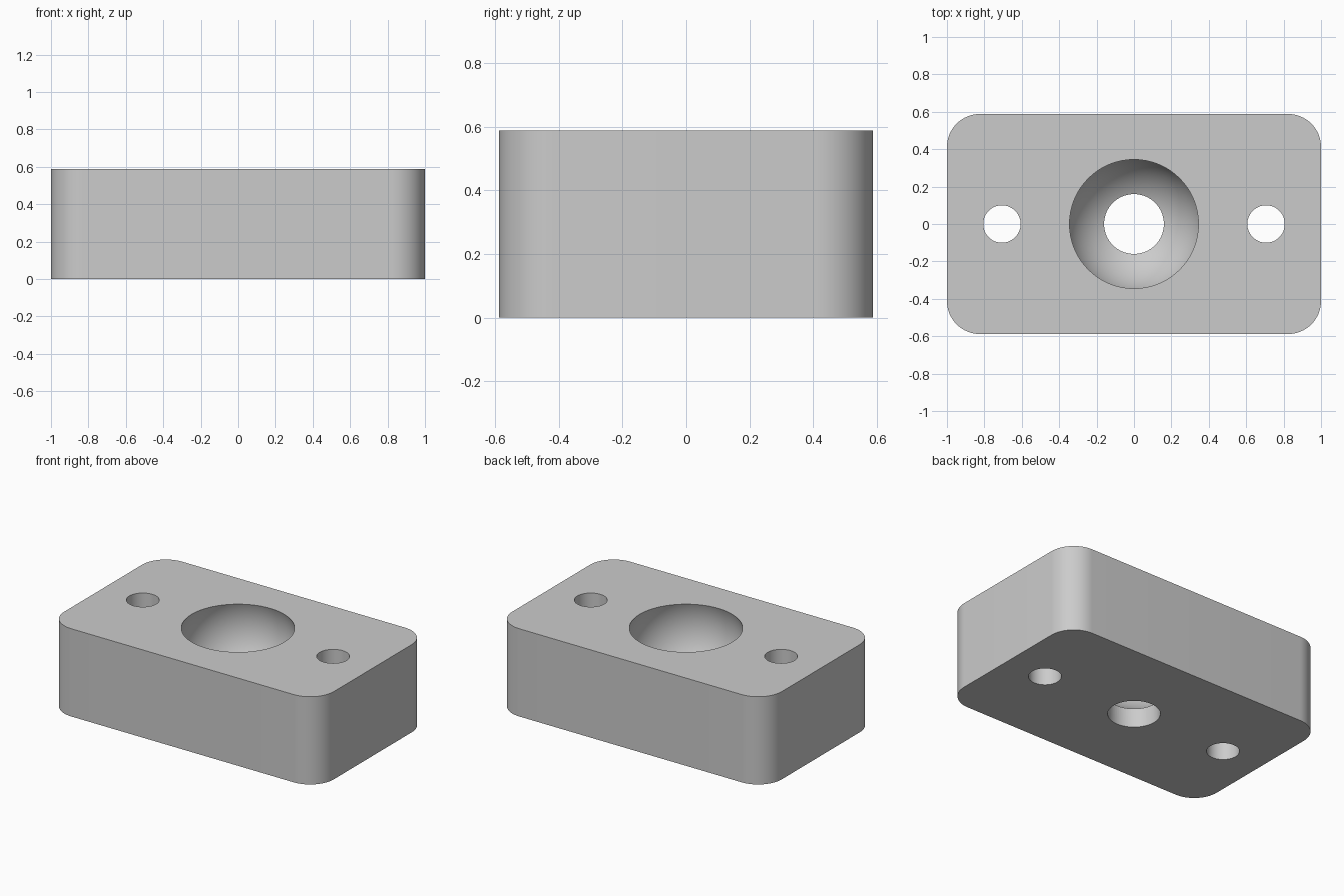
import bpy

cube = bpy.data.objects.get("Cube")
if cube:
    bpy.data.objects.remove(cube, do_unlink=True)

LENGTH, DEPTH, HEIGHT = 2.0, 1.176, 0.588
CORNER = 0.176
SCREW_X, SCREW_R = 0.706, 0.1
SOCKET_R, SOCKET_Z = 0.368, 0.46
DRAIN_R = 0.16

# Light grey material
grey = bpy.data.materials.new("light grey")
grey.use_nodes = True
grey.diffuse_color = (0.6, 0.6, 0.6, 1)
grey.node_tree.nodes["Principled BSDF"].inputs["Base Color"].default_value = (0.6, 0.6, 0.6, 1)


def apply(obj, name):
    bpy.ops.object.select_all(action="DESELECT")
    obj.select_set(True)
    bpy.context.view_layer.objects.active = obj
    bpy.ops.object.modifier_apply(modifier=name)


def cut(obj, cutter):
    cutter.hide_render = True
    mod = obj.modifiers.new("cut", "BOOLEAN")
    mod.operation = "DIFFERENCE"
    mod.solver = "EXACT"
    mod.object = cutter
    apply(obj, "cut")
    bpy.data.objects.remove(cutter, do_unlink=True)


def drill(x, radius):
    bpy.ops.mesh.primitive_cylinder_add(vertices=64, radius=radius, depth=2,
                                        location=(x, 0, HEIGHT / 2))
    return bpy.context.object


# Block with rounded upright corners
bpy.ops.mesh.primitive_cube_add(size=1, location=(0, 0, HEIGHT / 2))
block = bpy.context.object
block.name = "socket_block"
block.scale = (LENGTH, DEPTH, HEIGHT)
bpy.ops.object.transform_apply(location=True, scale=True)
block.data.materials.append(grey)

weights = block.data.attributes.new("bevel_weight_edge", "FLOAT", "EDGE")
for edge in block.data.edges:
    a, b = (block.data.vertices[i].co for i in edge.vertices)
    weights.data[edge.index].value = float(abs(a.z - b.z) > HEIGHT / 2)
bevel = block.modifiers.new("corners", "BEVEL")
bevel.limit_method = "WEIGHT"
bevel.width = CORNER
bevel.segments = 16
apply(block, "corners")

# Ball socket, drain hole and the two screw holes
bpy.ops.mesh.primitive_uv_sphere_add(segments=64, ring_count=48, radius=SOCKET_R,
                                     location=(0, 0, SOCKET_Z))
cut(block, bpy.context.object)
cut(block, drill(0, DRAIN_R))
for side in (-1, 1):
    cut(block, drill(side * SCREW_X, SCREW_R))

# Smooth curves, crisp rims
bpy.ops.object.select_all(action="DESELECT")
block.select_set(True)
bpy.context.view_layer.objects.active = block
bpy.ops.object.shade_smooth_by_angle(angle=0.5)
